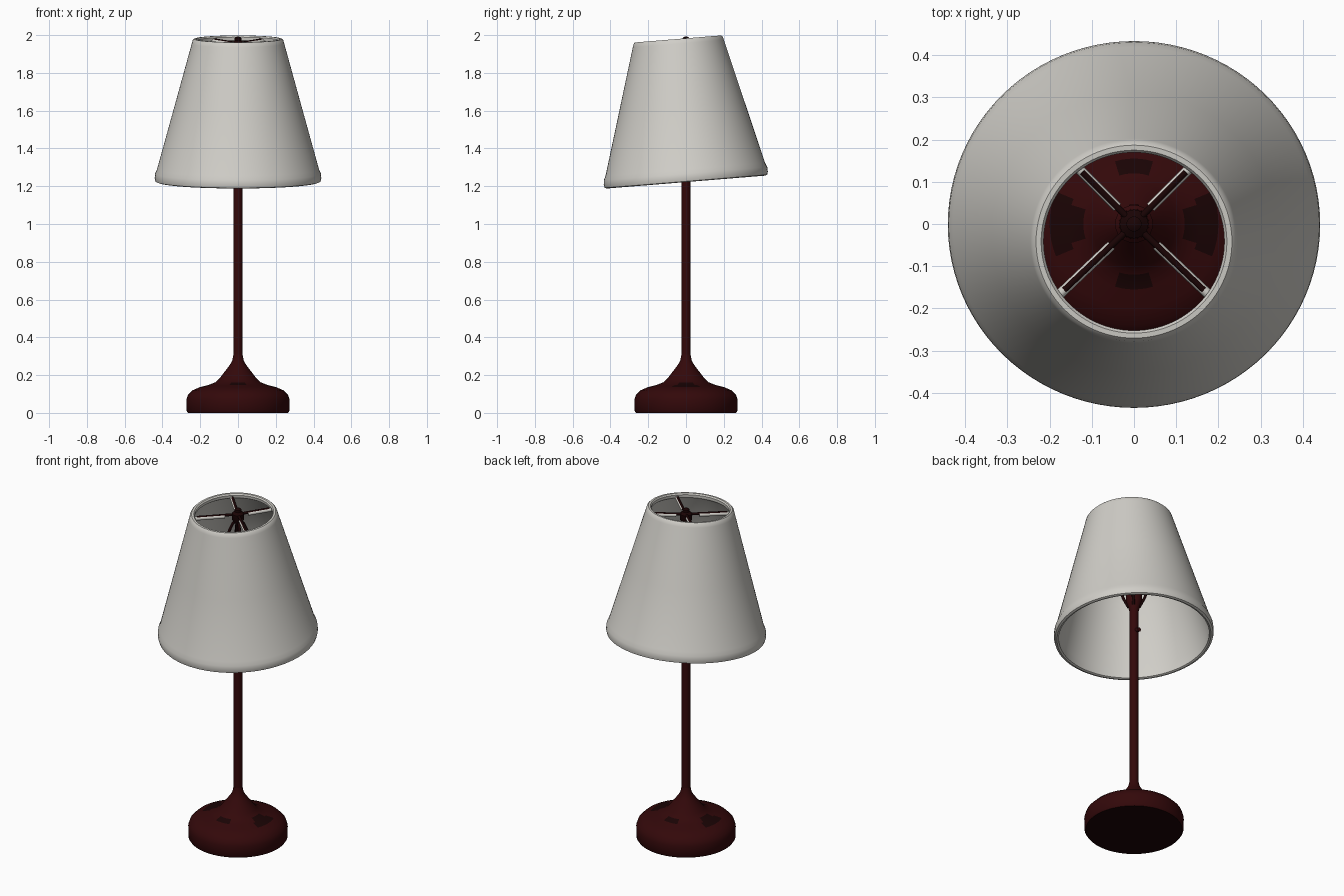
import bpy, math
from mathutils import Matrix, Vector

cube = bpy.data.objects.get("Cube")
if cube:
    bpy.data.objects.remove(cube, do_unlink=True)


def material(name, color):
    m = bpy.data.materials.new(name)
    m.use_nodes = True
    m.diffuse_color = color
    m.node_tree.nodes["Principled BSDF"].inputs["Base Color"].default_value = color
    return m


RED = material("dark red", (0.033, 0.0025, 0.003, 1))
DEEP = material("blackened red", (0.01, 0.001, 0.0012, 1))
LINEN = material("warm white fabric", (0.63, 0.615, 0.575, 1))


def lathe(name, profile, mat, sides=64, closed=False, matrix=Matrix()):
    """Turn a (radius, height) profile around z; open profiles get end caps."""
    verts, faces = [], []
    for r, z in profile:
        for i in range(sides):
            a = math.tau * i / sides
            verts.append((r * math.cos(a), r * math.sin(a), z))
    n = len(profile)
    for k in range(n if closed else n - 1):
        lo, hi = k * sides, (k + 1) % n * sides
        for i in range(sides):
            j = (i + 1) % sides
            faces.append((lo + i, lo + j, hi + j, hi + i))
    if not closed:
        faces.append(tuple(reversed(range(sides))))
        faces.append(tuple(range((n - 1) * sides, n * sides)))
    mesh = bpy.data.meshes.new(name)
    mesh.from_pydata(verts, [], faces)
    mesh.transform(matrix)
    mesh.materials.append(mat)
    obj = bpy.data.objects.new(name, mesh)
    bpy.context.collection.objects.link(obj)
    bpy.ops.object.select_all(action="DESELECT")
    obj.select_set(True)
    bpy.context.view_layer.objects.active = obj
    bpy.ops.object.shade_smooth_by_angle(angle=math.radians(40))
    return obj


def rod(name, points, radius, mat):
    """Round wire through the given points."""
    curve = bpy.data.curves.new(name, "CURVE")
    curve.dimensions = "3D"
    curve.bevel_depth = radius
    curve.bevel_resolution = 2
    curve.use_fill_caps = True
    spline = curve.splines.new("POLY")
    spline.points.add(len(points) - 1)
    for p, co in zip(spline.points, points):
        p.co = (*co, 1)
    curve.materials.append(mat)
    obj = bpy.data.objects.new(name, curve)
    bpy.context.collection.objects.link(obj)
    return obj


# Foot with a flared neck, and the pole
base = lathe("base", [(0.265, 0), (0.272, 0.01), (0.273, 0.07), (0.265, 0.095), (0.24, 0.12),
                      (0.2, 0.137), (0.155, 0.148), (0.12, 0.162), (0.1, 0.18), (0.073, 0.215),
                      (0.046, 0.25), (0.031, 0.275), (0.026, 0.3), (0.024, 0.31)], RED)
lathe("pole", [(0.024, 0.3), (0.024, 1.42)], RED, sides=24)

# Blackened underside, and worn patches on the shoulder of the foot
base.data.materials.append(DEEP)
for face in base.data.polygons:
    c = face.center
    wide = 0.13 < abs(c.x) < 0.21 and abs(c.y) < 0.06
    thin = 0.13 < abs(c.y) < 0.16 and abs(c.x) < 0.06
    if face.normal.z < -0.9 or (c.z > 0.12 and (wide or thin)):
        face.material_index = 1

# Socket cup, lamp holder, finial and switch
lathe("socket", [(0.024, 1.38), (0.032, 1.41), (0.045, 1.45), (0.045, 1.49), (0.036, 1.5),
                 (0.034, 1.64), (0.02, 1.65)], RED, sides=24)
lathe("hub", [(0.015, 1.63), (0.015, 1.9), (0.034, 1.925), (0.034, 1.96), (0.018, 1.972),
              (0.018, 1.985), (0.008, 1.992)], DEEP, sides=24)
rod("switch", [(0, 0, 1.26), (0, 0.045, 1.25)], 0.012, RED)

# Leaning shade with hemmed rims
lean = Matrix(((1, 0, 0, 0), (0, 0.985, -0.055, 0), (0, 0.08, 0.997, 1.222), (0, 0, 0, 1)))
lathe("shade", [(0.415, 0.004), (0.425, 0), (0.437, 0.004), (0.441, 0.02), (0.439, 0.045),
                (0.429, 0.067), (0.337, 0.4), (0.249, 0.72), (0.245, 0.735), (0.24, 0.752),
                (0.232, 0.76), (0.22, 0.76), (0.214, 0.752), (0.216, 0.735), (0.236, 0.72),
                (0.324, 0.4), (0.414, 0.06)],
      LINEN, sides=96, closed=True, matrix=lean)

# Four spokes to the top rim on pale strips, each above a bowed harp wire
centre = Vector((0, 0, 1.955))
for i, degrees in enumerate((53, 127, 216, 324), 1):
    a = math.radians(degrees)
    tip = lean @ Vector((0.22 * math.cos(a), 0.22 * math.sin(a), 0.742))
    drop = Vector((0, 0, 0.007))
    rod(f"spoke_{i}", [centre, centre.lerp(tip, 0.93)], 0.008, DEEP)
    rod(f"spoke_strip_{i}", [centre.lerp(tip, 0.3) - drop, tip - drop], 0.012, LINEN)
    out = Vector((tip.x, tip.y, 0)).normalized()
    rod(f"harp_{i}", [out * r + Vector((0, 0, z)) for r, z in
                      ((0.03, 1.41), (0.06, 1.47), (0.085, 1.56), (0.085, 1.7),
                       (0.065, 1.82), (0.03, 1.9), (0, 1.93))], 0.008, DEEP)
